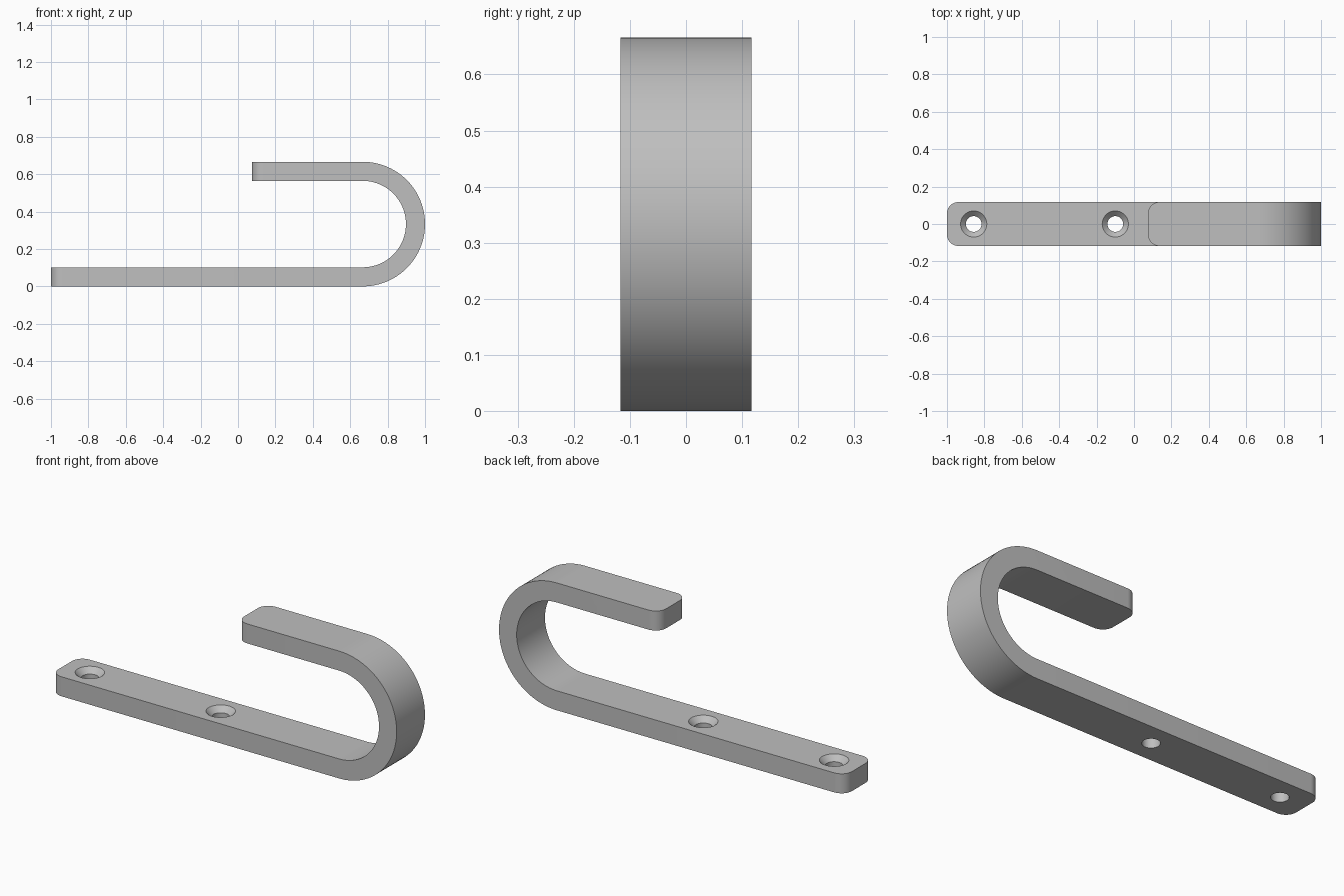
import bpy, bmesh, math

cube = bpy.data.objects.get("Cube")
if cube:
    bpy.data.objects.remove(cube, do_unlink=True)

THICK, WIDTH = 0.102, 0.234
RADIUS = 0.333            # outer bend radius
BEND_X = 1 - RADIUS
TIP_X, CORNER = 0.075, 0.06
STEPS = 48

steel = bpy.data.materials.new("grey steel")
steel.use_nodes = True
steel.diffuse_color = (0.52, 0.52, 0.52, 1)
steel.node_tree.nodes["Principled BSDF"].inputs["Base Color"].default_value = (0.52, 0.52, 0.52, 1)


def arc(radius):
    """Half circle from the lower arm round to the upper arm."""
    angles = [math.pi * (i / STEPS - 0.5) for i in range(STEPS + 1)]
    return [(BEND_X + radius * math.cos(a), RADIUS + radius * math.sin(a)) for a in angles]


def make_object(name, bm):
    bmesh.ops.recalc_face_normals(bm, faces=bm.faces)
    mesh = bpy.data.meshes.new(name)
    bm.to_mesh(mesh)
    bm.free()
    obj = bpy.data.objects.new(name, mesh)
    bpy.context.collection.objects.link(obj)
    mesh.materials.append(steel)
    return obj


# Flat bar bent into a hook: side profile extruded across the width
top = 2 * RADIUS
profile = [(-1, 0)] + arc(RADIUS) + [(TIP_X, top), (TIP_X, top - THICK)]
profile += arc(RADIUS - THICK)[::-1] + [(-1, THICK)]
bm = bmesh.new()
side = bm.faces.new([bm.verts.new((x, -WIDTH / 2, z)) for x, z in profile])
extruded = bmesh.ops.extrude_face_region(bm, geom=[side])["geom"]
bmesh.ops.translate(bm, vec=(0, WIDTH, 0),
                    verts=[v for v in extruded if isinstance(v, bmesh.types.BMVert)])

# Round the upright corners at both ends
corners = [e for e in bm.edges
           if all(abs(v.co.x - x) < 1e-4 for v in e.verts for x in [e.verts[0].co.x])
           and min(abs(e.verts[0].co.x - x) for x in (-1, TIP_X)) < 1e-4
           and abs(e.verts[0].co.z - e.verts[1].co.z) > THICK / 2]
bmesh.ops.bevel(bm, geom=corners, offset=CORNER, segments=10, profile=0.5, affect='EDGES')
hook = make_object("hook_bar", bm)


def screw_hole(name, x):
    """Countersunk cutter: straight bore, cone, and a short cap above the surface."""
    bore, head, sides = 0.042, 0.07, 48
    levels = [(bore, -0.05), (bore, THICK - (head - bore)),
              (head, THICK), (head, THICK + 0.05)]
    bm = bmesh.new()
    rings = [[bm.verts.new((x + r * math.cos(math.tau * i / sides),
                            r * math.sin(math.tau * i / sides), z)) for i in range(sides)]
             for r, z in levels]
    for low, high in zip(rings, rings[1:]):
        for i in range(sides):
            j = (i + 1) % sides
            bm.faces.new((low[i], low[j], high[j], high[i]))
    bm.faces.new(rings[0])
    bm.faces.new(rings[-1])
    cutter = make_object(name, bm)
    cutter.hide_render = True
    return cutter


# Two screw holes through the lower arm
bpy.context.view_layer.objects.active = hook
for name, x in (("end_screw_hole", -0.857), ("middle_screw_hole", -0.1)):
    cutter = screw_hole(name, x)
    cut = hook.modifiers.new(name, 'BOOLEAN')
    cut.object, cut.operation, cut.solver = cutter, 'DIFFERENCE', 'EXACT'
    bpy.ops.object.modifier_apply(modifier=cut.name)
    bpy.data.objects.remove(cutter, do_unlink=True)

bpy.ops.object.select_all(action='DESELECT')
hook.select_set(True)
bpy.ops.object.shade_smooth_by_angle(angle=math.radians(30))
